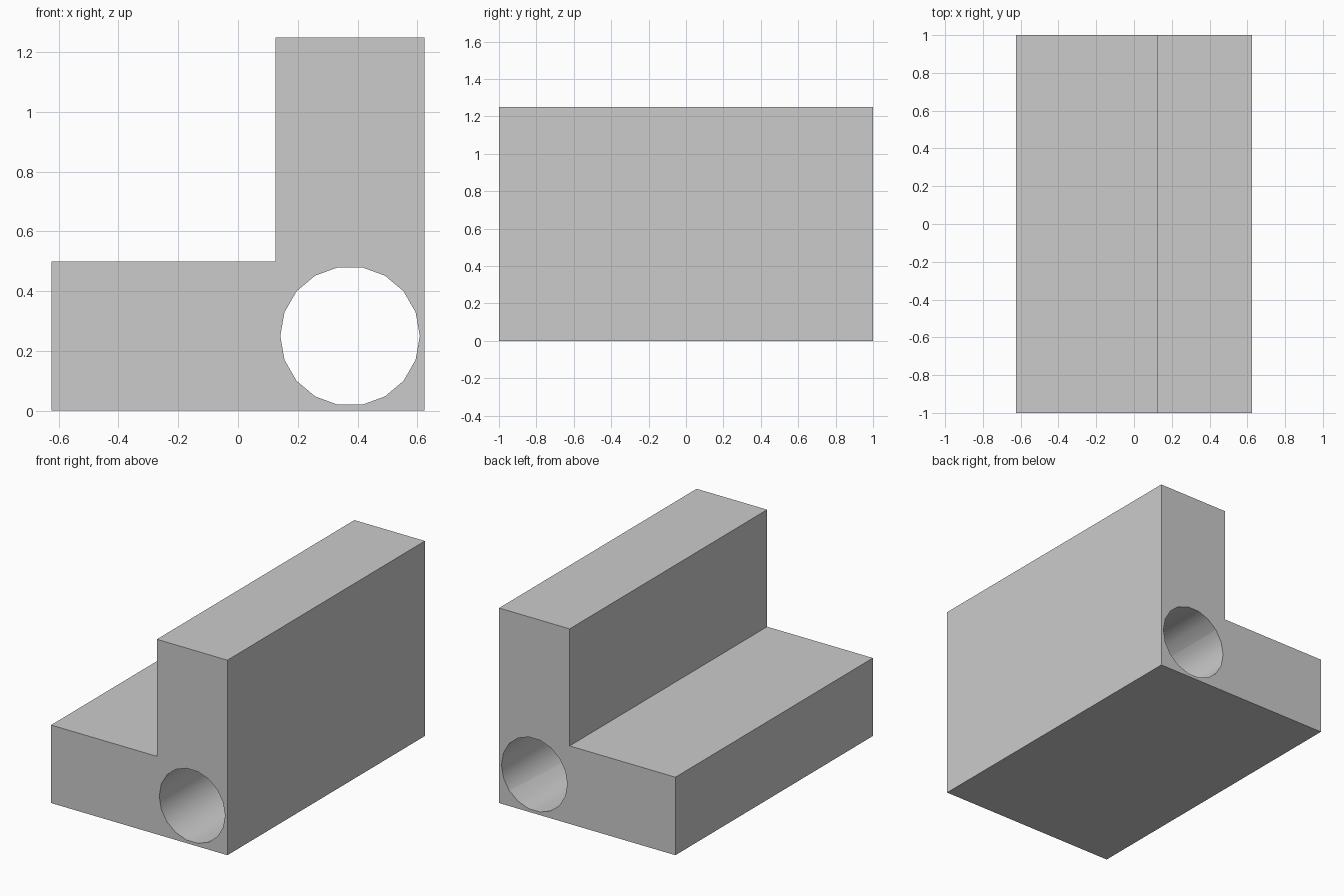
import bpy, bmesh, math

if "Cube" in bpy.data.objects:
    bpy.data.objects.remove(bpy.data.objects["Cube"])


def prism(name, profile, y0, y1):
    """Extrude a closed (x, z) profile along y."""
    bm = bmesh.new()
    face = bm.faces.new([bm.verts.new((x, y0, z)) for x, z in profile])
    ext = bmesh.ops.extrude_face_region(bm, geom=[face])
    verts = [g for g in ext["geom"] if isinstance(g, bmesh.types.BMVert)]
    bmesh.ops.translate(bm, verts=verts, vec=(0, y1 - y0, 0))
    bmesh.ops.recalc_face_normals(bm, faces=bm.faces)
    mesh = bpy.data.meshes.new(name)
    bm.to_mesh(mesh)
    bm.free()
    obj = bpy.data.objects.new(name, mesh)
    bpy.context.collection.objects.link(obj)
    return obj


# L-shaped block
block = prism("l_block", [(-0.625, 0), (0.625, 0), (0.625, 1.25),
                          (0.125, 1.25), (0.125, 0.5), (-0.625, 0.5)], -1, 1)

# 18-sided bore running the full length
sides, radius = 18, 0.2335
angles = [2 * math.pi * i / sides for i in range(sides)]
cutter = prism("bore_cutter", [(0.375 + radius * math.cos(a),
                                0.25 + radius * math.sin(a)) for a in angles],
               -1.1, 1.1)
cutter.hide_render = True

bore = block.modifiers.new("bore", 'BOOLEAN')
bore.operation = 'DIFFERENCE'
bore.solver = 'EXACT'
bore.object = cutter

bpy.ops.object.select_all(action='DESELECT')
block.select_set(True)
bpy.context.view_layer.objects.active = block
bpy.ops.object.modifier_apply(modifier="bore")
bpy.data.objects.remove(cutter)

# Smooth bore wall, sharp block edges
bpy.ops.object.shade_smooth_by_angle(angle=math.radians(30))
